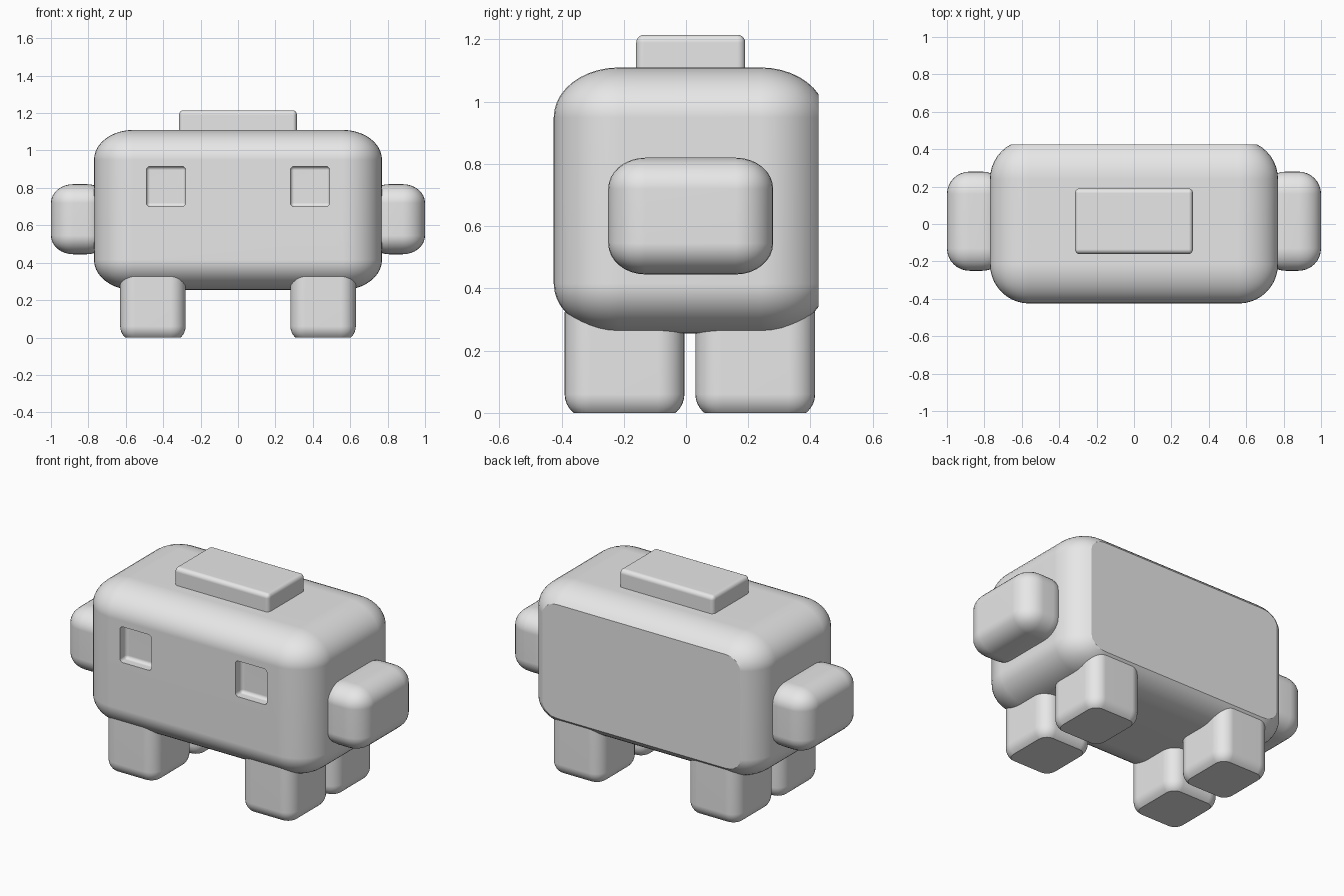
import bpy, bmesh, math
from mathutils import Vector

cube = bpy.data.objects.get("Cube")
if cube:
    bpy.data.objects.remove(cube, do_unlink=True)

grey = bpy.data.materials.new("light_grey")
grey.use_nodes = True
GREY = (0.8, 0.8, 0.8, 1)
grey.diffuse_color = GREY
grey.node_tree.nodes["Principled BSDF"].inputs["Base Color"].default_value = GREY


def rounded_box(name, lo, hi, radii, segments=8, cut=None):
    """Box from lo to hi with elliptical roundings; cut = (point, normal) slices it flat."""
    lo, hi, radii = Vector(lo), Vector(hi), Vector(radii)
    size = hi - lo
    bm = bmesh.new()
    bmesh.ops.create_cube(bm, size=1)
    # Round with a unit radius, then scale so each axis gets its own radius
    bmesh.ops.scale(bm, verts=bm.verts, vec=[s / r for s, r in zip(size, radii)])
    bmesh.ops.bevel(bm, geom=bm.edges[:], offset=1, offset_type='OFFSET',
                    segments=segments, profile=0.5, affect='EDGES')
    bmesh.ops.scale(bm, verts=bm.verts, vec=radii)
    bmesh.ops.translate(bm, verts=bm.verts, vec=(lo + hi) / 2)
    if cut:
        geom = bm.verts[:] + bm.edges[:] + bm.faces[:]
        res = bmesh.ops.bisect_plane(bm, geom=geom, plane_co=cut[0],
                                     plane_no=cut[1], clear_outer=True)
        rim = [e for e in res["geom_cut"] if isinstance(e, bmesh.types.BMEdge)]
        bmesh.ops.contextual_create(bm, geom=rim)
    bmesh.ops.recalc_face_normals(bm, faces=bm.faces)
    mesh = bpy.data.meshes.new(name)
    bm.to_mesh(mesh)
    bm.free()
    mesh.materials.append(grey)
    obj = bpy.data.objects.new(name, mesh)
    bpy.context.collection.objects.link(obj)
    return obj


def activate(obj):
    bpy.ops.object.select_all(action='DESELECT')
    obj.select_set(True)
    bpy.context.view_layer.objects.active = obj


def finish(obj):
    activate(obj)
    bpy.ops.object.shade_smooth_by_angle(angle=math.radians(20))
    mod = obj.modifiers.new("even_shading", 'WEIGHTED_NORMAL')
    mod.keep_sharp = True


def span(side, a, b):
    """Range of x values on one side of the model."""
    return sorted((side * a, side * b))


# Body with a flat sliced back
body = rounded_box("body", (-0.77, -0.425, 0.255), (0.77, 0.45, 1.11),
                   (0.21, 0.21, 0.16), 10, ((0, 0.425, 0), (0, 1, 0)))

# Square eye sockets
for side in (-1, 1):
    x0, x1 = span(side, 0.28, 0.49)
    cutter = rounded_box("eye_cutter", (x0, -0.6, 0.70), (x1, -0.365, 0.915),
                         (0.02, 0.02, 0.02), 5)
    mod = body.modifiers.new("eye_socket", 'BOOLEAN')
    mod.operation = 'DIFFERENCE'
    mod.solver = 'EXACT'
    mod.object = cutter
    activate(body)
    bpy.ops.object.modifier_apply(modifier=mod.name)
    bpy.data.objects.remove(cutter, do_unlink=True)
finish(body)

# Raised plate on top
finish(rounded_box("top_plate", (-0.315, -0.16, 1.0), (0.315, 0.19, 1.215),
                   (0.022, 0.025, 0.025), 5))

# Arms and legs on both sides
for side, label in ((-1, "right"), (1, "left")):
    x0, x1 = span(side, 0.69, 1.0)
    finish(rounded_box(label + "_arm", (x0, -0.25, 0.445), (x1, 0.28, 0.82),
                       (0.12, 0.12, 0.1)))
    x0, x1 = span(side, 0.28, 0.63)
    for place, y0 in (("front", -0.39), ("back", 0.03)):
        finish(rounded_box(f"{place}_{label}_leg", (x0, y0, -0.02),
                           (x1, y0 + 0.385, 0.4), (0.08, 0.085, 0.08), 8,
                           ((0, 0, 0), (0, 0, -1))))
